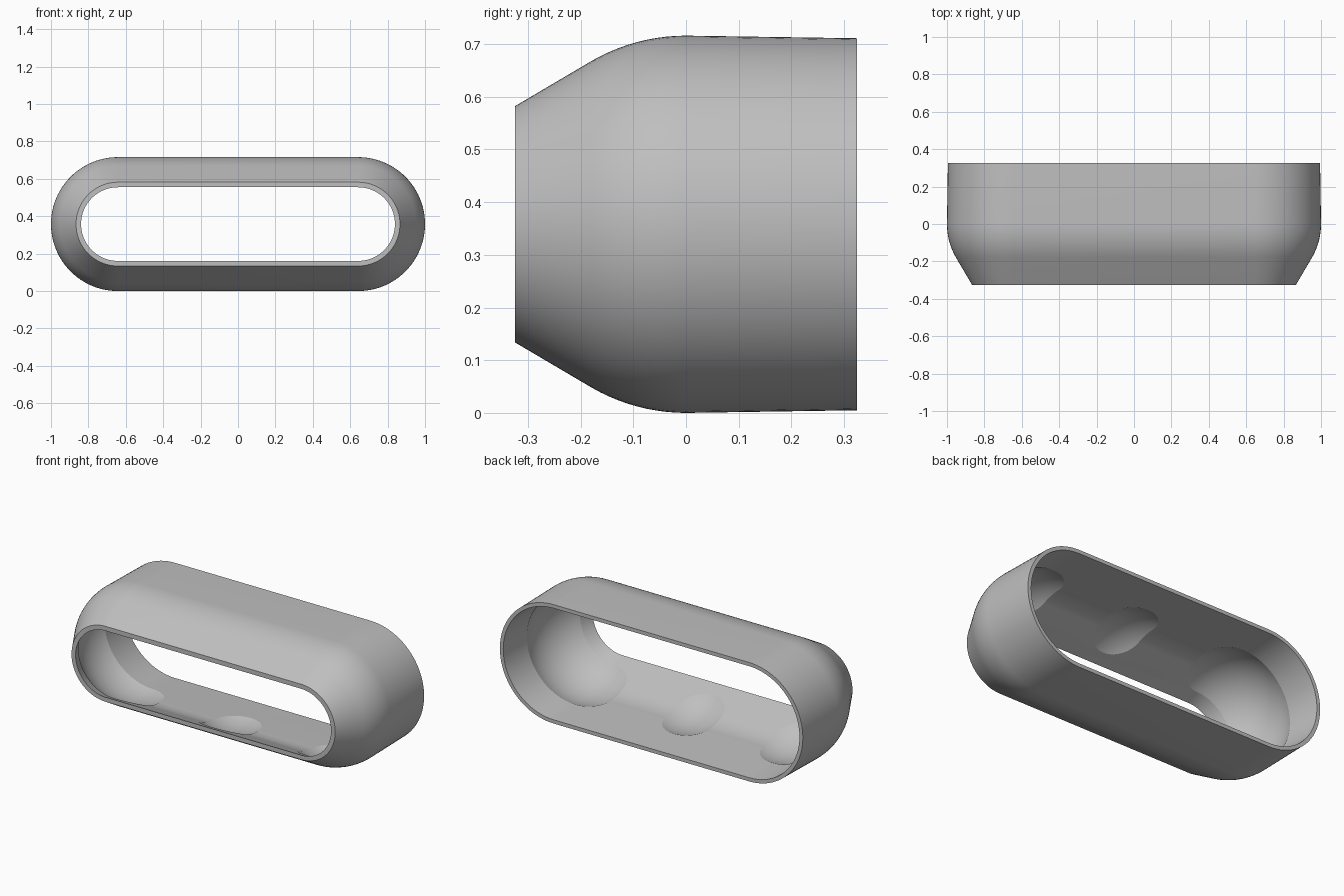
import bpy
import bmesh
from math import sin, cos, pi, radians

cube = bpy.data.objects.get("Cube")
if cube:
    bpy.data.objects.remove(cube, do_unlink=True)

HALF_SPAN = 0.642      # distance of the rounded ends' centres from the middle
CENTRE_Z = 0.358
FRONT, BACK = -0.325, 0.325

grey = bpy.data.materials.new("plain_grey")
grey.use_nodes = True
grey.diffuse_color = (0.52, 0.52, 0.52, 1)
grey.node_tree.nodes["Principled BSDF"].inputs["Base Color"].default_value = grey.diffuse_color


def wall_profile(back_radius, radius, angle, front_radius, steps=10):
    """Wall from back to front: drafted tube, rounded shoulder, then cone."""
    arc = [radians(angle) * i / steps for i in range(steps + 1)]
    return ([(BACK, back_radius)]
            + [(-radius * sin(a), radius * cos(a)) for a in arc]
            + [(FRONT, front_radius)])


def stadium_ring(bm, y, radius, steps=48):
    """Closed slot-shaped ring of vertices at depth y."""
    ring = []
    for side, start in ((1, -pi / 2), (-1, pi / 2)):
        for i in range(steps + 1):
            a = start + pi * i / steps
            ring.append(bm.verts.new((side * HALF_SPAN + radius * cos(a), y,
                                      CENTRE_Z + radius * sin(a))))
    return ring


# Hollow shell: outer wall and inner wall joined in one closed section
outer = wall_profile(0.353, 0.358, 30, 0.224)
inner = wall_profile(0.331, 0.312, 23.5, 0.197)
bm = bmesh.new()
rings = [stadium_ring(bm, y, r) for y, r in outer + inner[::-1]]
for a, b in zip(rings, rings[1:] + rings[:1]):
    for i in range(len(a)):
        j = (i + 1) % len(a)
        bm.faces.new((a[i], a[j], b[j], b[i]))
bmesh.ops.recalc_face_normals(bm, faces=bm.faces)
mesh = bpy.data.meshes.new("slot_shell")
bm.to_mesh(mesh)
bm.free()
mesh.materials.append(grey)
shell = bpy.data.objects.new("slot_shell", mesh)
bpy.context.collection.objects.link(shell)

# Three ball pockets hollowed out of the inner wall
cutters = []
for name, x in (("right", -HALF_SPAN), ("middle", 0), ("left", HALF_SPAN)):
    bpy.ops.mesh.primitive_uv_sphere_add(segments=96, ring_count=48, radius=0.341,
                                         location=(x, 0, CENTRE_Z))
    ball = bpy.context.object
    ball.name = name + "_pocket_cutter"
    ball.data.materials.append(grey)
    cut = shell.modifiers.new(name + "_pocket", 'BOOLEAN')
    cut.operation = 'DIFFERENCE'
    cut.solver = 'EXACT'
    cut.object = ball
    cutters.append(ball)

# Bake the pockets, then remove the cutters
bpy.context.view_layer.update()
graph = bpy.context.evaluated_depsgraph_get()
baked = bpy.data.meshes.new_from_object(shell.evaluated_get(graph))
shell.modifiers.clear()
shell.data = baked
for ball in cutters:
    bpy.data.objects.remove(ball, do_unlink=True)

# Smooth walls with crisp rims
bpy.ops.object.select_all(action='DESELECT')
shell.select_set(True)
bpy.context.view_layer.objects.active = shell
bpy.ops.object.shade_smooth_by_angle(angle=radians(15))
